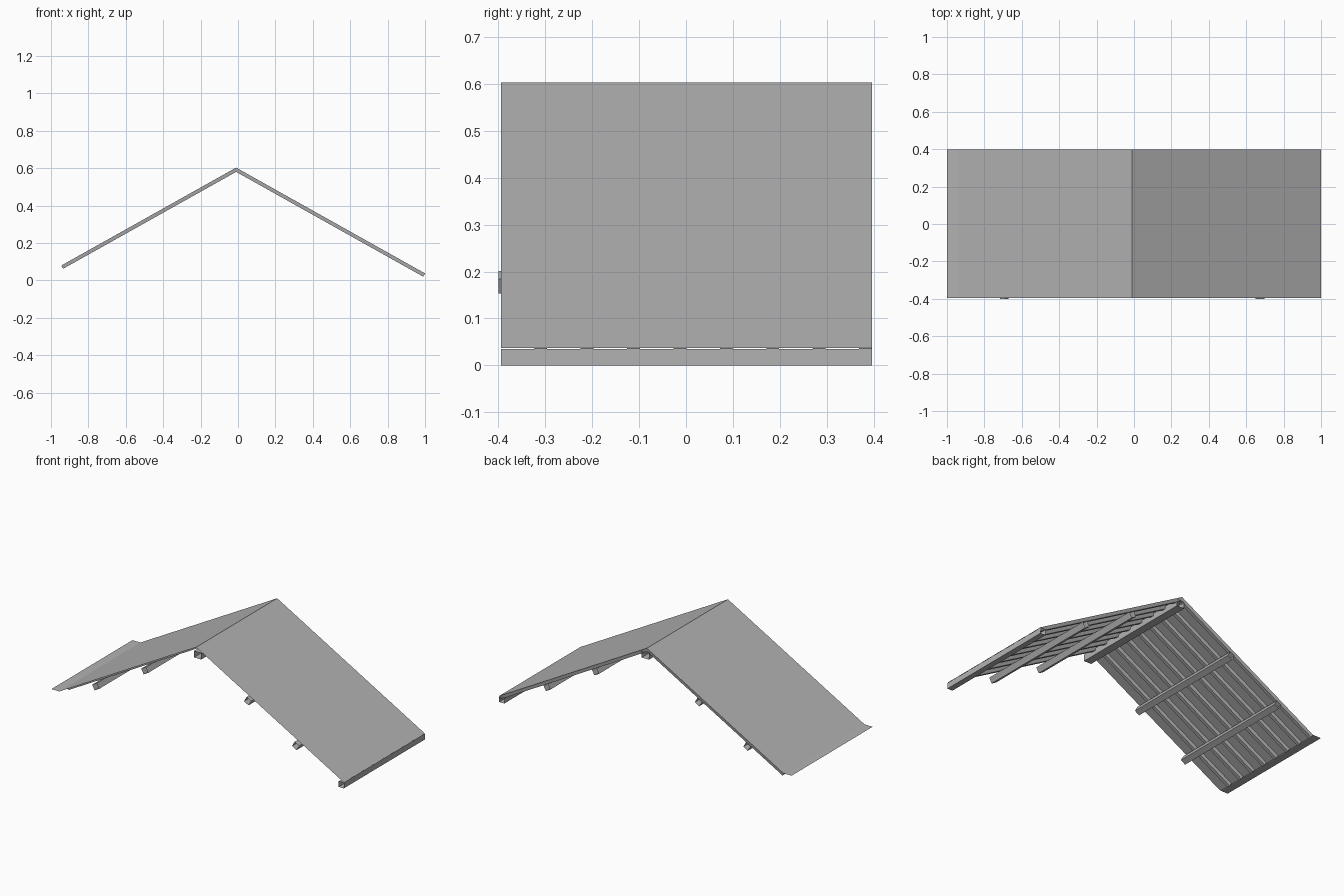
import bpy
import bmesh
import math
from mathutils import Vector

cube = bpy.data.objects.get("Cube")
if cube:
    bpy.data.objects.remove(cube, do_unlink=True)

# Single metal colour
metal = bpy.data.materials.new("grey_metal")
GREY = (0.45, 0.45, 0.45, 1)
metal.diffuse_color = GREY
metal.use_nodes = True
metal.node_tree.nodes["Principled BSDF"].inputs["Base Color"].default_value = GREY

FRONT, BACK = -0.395, 0.397
RIDGE = Vector((-0.01, 0, 0.603))
PITCH = math.atan(0.56)
RIB_DEPTH = 0.02
TUBE = 0.035


def make_object(name, bm):
    mesh = bpy.data.meshes.new(name)
    bm.to_mesh(mesh)
    bm.free()
    mesh.materials.append(metal)
    obj = bpy.data.objects.new(name, mesh)
    bpy.context.collection.objects.link(obj)
    return obj


def sweep(bm, profile, offset, closed=False):
    """Extrude a line of points by an offset, leaving the ends open."""
    offset = Vector(offset)
    start = [bm.verts.new(p) for p in profile]
    end = [bm.verts.new(Vector(p) + offset) for p in profile]
    for i in range(len(profile) if closed else len(profile) - 1):
        j = (i + 1) % len(profile)
        bm.faces.new((start[i], start[j], end[j], end[i]))
    return start, end


def slope_frame(side):
    """Directions down the slope and into the underside."""
    down = Vector((side * math.cos(PITCH), 0, -math.sin(PITCH)))
    under = Vector((-side * math.sin(PITCH), 0, -math.cos(PITCH)))
    return down, under


def tube(name, centre, across, up, width, height, front=FRONT):
    """Open rectangular tube running front to back."""
    bm = bmesh.new()
    base = Vector((centre.x, front, centre.z))
    corners = [base + across * a * width / 2 + up * b * height / 2
               for a, b in ((-1, -1), (1, -1), (1, 1), (-1, 1))]
    sweep(bm, corners, (0, BACK - front, 0), closed=True)
    bmesh.ops.recalc_face_normals(bm, faces=bm.faces)
    return make_object(name, bm)


def roof_side(label, side, eave_x):
    down, under = slope_frame(side)
    length = abs(eave_x - RIDGE.x) / math.cos(PITCH)

    # Flat covering sheet, with a level lip on the right eave
    eave = RIDGE + down * length
    line = [RIDGE, eave]
    if side < 0:
        line.append(Vector((-1, 0, eave.z)))
    bm = bmesh.new()
    sweep(bm, [p + Vector((0, FRONT, 0)) for p in line], (0, BACK - FRONT, 0))
    bmesh.ops.recalc_face_normals(bm, faces=bm.faces)
    if sum(f.normal.z for f in bm.faces) < 0:
        bmesh.ops.reverse_faces(bm, faces=bm.faces)
    make_object(label + "_roof_sheet", bm)

    # Stiffening ribs hanging below the sheet
    bm = bmesh.new()
    for i in range(8):
        y = BACK - 0.014 - 0.099 * i
        profile = [RIDGE + Vector((0, y + dy, 0)) + under * depth
                   for dy, depth in ((-0.014, 0), (-0.01, RIB_DEPTH),
                                     (0.01, RIB_DEPTH), (0.014, 0))]
        start, end = sweep(bm, profile, down * length)
        bm.faces.new(start)
        bm.faces.new(end)
    bmesh.ops.recalc_face_normals(bm, faces=bm.faces)
    make_object(label + "_roof_ribs", bm)

    # Tilted purlins below the ribs
    for name, reach, front in (("upper", 0.37, FRONT), ("lower", 0.702, -0.4)):
        centre = (RIDGE + down * reach / math.cos(PITCH)
                  + under * (RIB_DEPTH + TUBE / 2))
        tube(f"{label}_{name}_purlin", centre, down, under, TUBE, TUBE, front)


roof_side("left", 1, 1.0)
roof_side("right", -1, -0.945)

# Upright beams under the ridge and along the left eave
X, Z = Vector((1, 0, 0)), Vector((0, 0, 1))
tube("ridge_beam", Vector((0, 0, 0.556)), X, Z, 0.05, 0.04)
tube("eave_beam", Vector((1 - TUBE / 2, 0, TUBE / 2)), X, Z, TUBE, TUBE)
